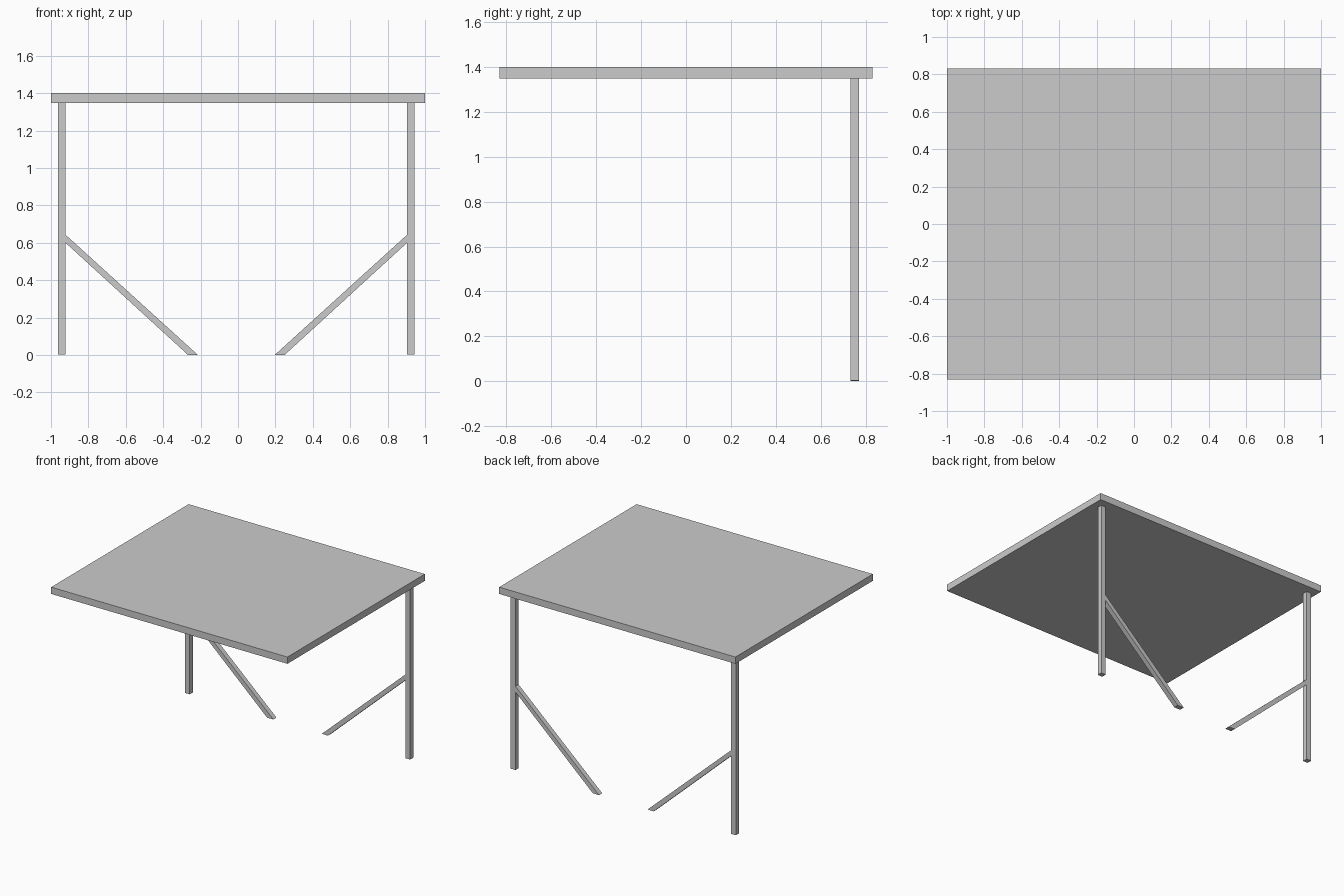
import bpy
import bmesh

if "Cube" in bpy.data.objects:
    bpy.data.objects.remove(bpy.data.objects["Cube"])


def extruded_profile(name, profile, y0, y1):
    """Closed prism from an (x, z) outline, extruded from y0 to y1."""
    bm = bmesh.new()
    face = bm.faces.new([bm.verts.new((x, y0, z)) for x, z in profile])
    ext = bmesh.ops.extrude_face_region(bm, geom=[face])
    moved = [g for g in ext["geom"] if isinstance(g, bmesh.types.BMVert)]
    bmesh.ops.translate(bm, verts=moved, vec=(0, y1 - y0, 0))
    bmesh.ops.recalc_face_normals(bm, faces=bm.faces)
    mesh = bpy.data.meshes.new(name)
    bm.to_mesh(mesh)
    bm.free()
    obj = bpy.data.objects.new(name, mesh)
    bpy.context.collection.objects.link(obj)
    return obj


def rect(x0, x1, z0, z1):
    return [(x0, z0), (x1, z0), (x1, z1), (x0, z1)]


# Flat top slab
extruded_profile("top_panel", rect(-1, 1, 1.348, 1.4), -0.831, 0.831)

# Rear legs with diagonal braces, mirrored about a slightly offset centre
CENTRE = -0.009
Y0, Y1 = 0.733, 0.771
LEG = rect(0.913, 0.953, 0.003, 1.348)
BRACE = [(0.913, 0.643), (0.913, 0.600), (0.258, 0.0), (0.205, 0.0)]
for side, s in (("left", -1), ("right", 1)):
    for part, outline in (("leg", LEG), ("brace", BRACE)):
        pts = [(CENTRE + s * x, z) for x, z in outline]
        extruded_profile(f"{side}_{part}", pts, Y0, Y1)
